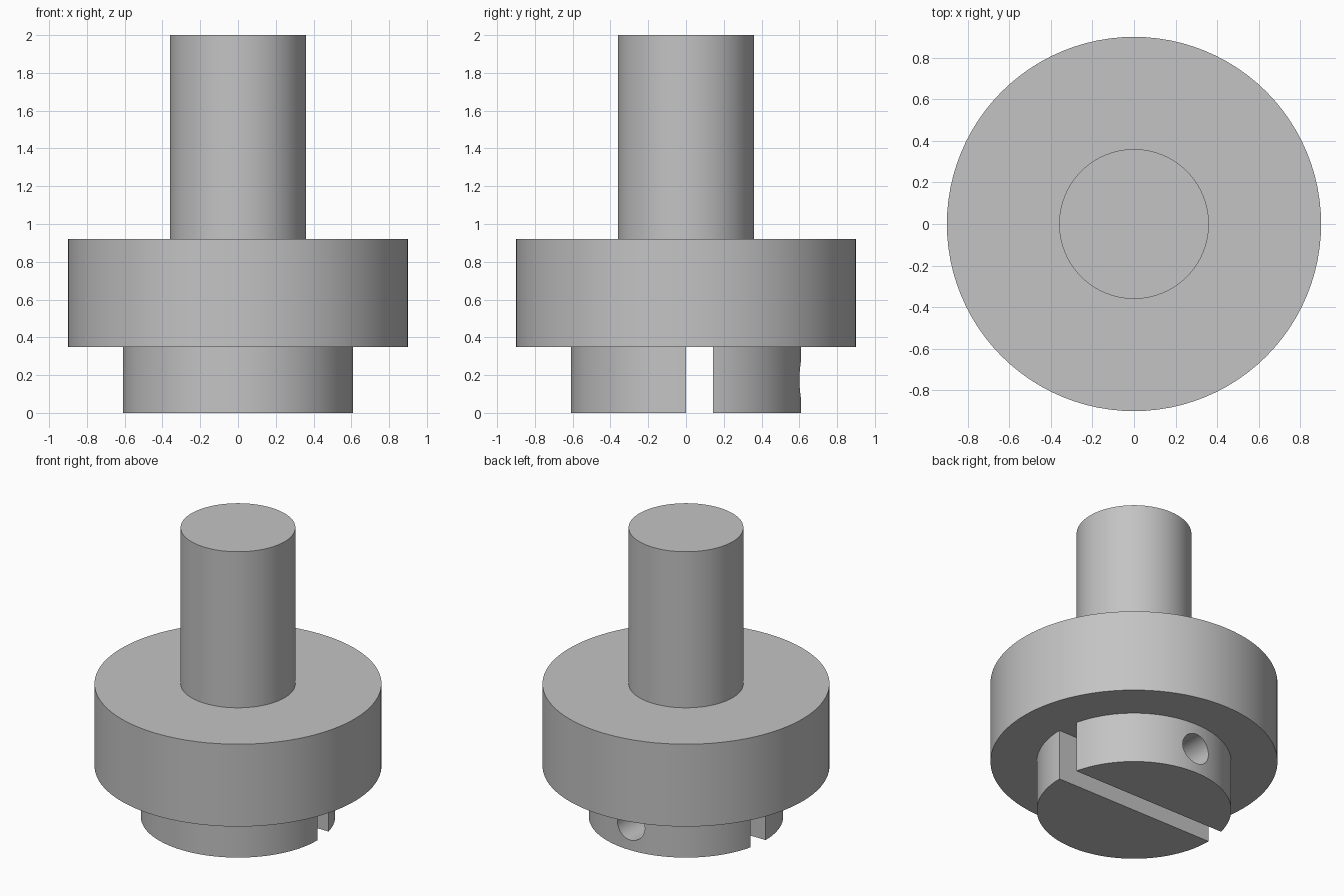
import bpy, bmesh, math
from mathutils import Matrix

cube = bpy.data.objects.get("Cube")
if cube:
    bpy.data.objects.remove(cube, do_unlink=True)

SEGMENTS = 96
FLANGE_BOTTOM, FLANGE_TOP, TOP = 0.35, 0.92, 2.0
SHAFT_R, FLANGE_R, BOSS_R = 0.36, 0.9, 0.61
SLOT_WIDTH = 0.143

steel = bpy.data.materials.new("plain grey")
steel.use_nodes = True
GREY = (0.55, 0.55, 0.55, 1)
steel.diffuse_color = GREY
steel.node_tree.nodes["Principled BSDF"].inputs["Base Color"].default_value = GREY


def make_object(name, bm):
    bmesh.ops.recalc_face_normals(bm, faces=bm.faces)
    mesh = bpy.data.meshes.new(name)
    bm.to_mesh(mesh)
    bm.free()
    mesh.materials.append(steel)
    obj = bpy.data.objects.new(name, mesh)
    bpy.context.collection.objects.link(obj)
    return obj


def activate(obj):
    bpy.ops.object.select_all(action="DESELECT")
    obj.select_set(True)
    bpy.context.view_layer.objects.active = obj


def cylinder(name, radius, length, matrix):
    bm = bmesh.new()
    bmesh.ops.create_cone(bm, cap_ends=True, segments=SEGMENTS, radius1=radius,
                          radius2=radius, depth=length, matrix=matrix)
    return make_object(name, bm)


def lathe(name, profile):
    # Stack of rings joined by side walls, closed with flat caps
    bm = bmesh.new()
    rings = []
    for r, z in profile:
        rings.append([bm.verts.new((r * math.cos(a), r * math.sin(a), z))
                      for a in (math.tau * i / SEGMENTS for i in range(SEGMENTS))])
    for low, high in zip(rings, rings[1:]):
        for i in range(SEGMENTS):
            j = (i + 1) % SEGMENTS
            bm.faces.new((low[i], low[j], high[j], high[i]))
    bm.faces.new(rings[0][::-1])
    bm.faces.new(rings[-1])
    return make_object(name, bm)


def cut(target, cutter):
    cutter.hide_render = True
    mod = target.modifiers.new("cut", "BOOLEAN")
    mod.operation = "DIFFERENCE"
    mod.solver = "EXACT"
    mod.object = cutter
    activate(target)
    bpy.ops.object.modifier_apply(modifier=mod.name)
    bpy.data.objects.remove(cutter, do_unlink=True)


# Flange and shaft
flange_and_shaft = lathe("flange_and_shaft", [
    (FLANGE_R, FLANGE_BOTTOM), (FLANGE_R, FLANGE_TOP),
    (SHAFT_R, FLANGE_TOP), (SHAFT_R, TOP)])

# Lower boss
boss = cylinder("slotted_boss", BOSS_R, FLANGE_BOTTOM,
                Matrix.Translation((0, 0, FLANGE_BOTTOM / 2)))

# Slot across the boss, just behind the centre line
bm = bmesh.new()
bmesh.ops.create_cube(bm, size=1, matrix=Matrix.Translation((0, SLOT_WIDTH / 2, 0.2))
                      @ Matrix.Diagonal((2, SLOT_WIDTH, 1, 1)))
cut(boss, make_object("slot_cutter", bm))

# Screw hole from the back into the slot
cut(boss, cylinder("hole_cutter", 0.105, 0.8,
                   Matrix.Translation((0, 0.47, FLANGE_BOTTOM / 2))
                   @ Matrix.Rotation(math.pi / 2, 4, "X")))

# Open the boss where it meets the flange
bm = bmesh.new()
bm.from_mesh(boss.data)
hidden = [f for f in bm.faces
          if f.normal.z > 0.99 and f.calc_center_median().z > FLANGE_BOTTOM - 0.001]
bmesh.ops.delete(bm, geom=hidden, context="FACES")
bm.to_mesh(boss.data)
bm.free()

for obj in (flange_and_shaft, boss):
    activate(obj)
    bpy.ops.object.shade_smooth_by_angle(angle=math.radians(30))
